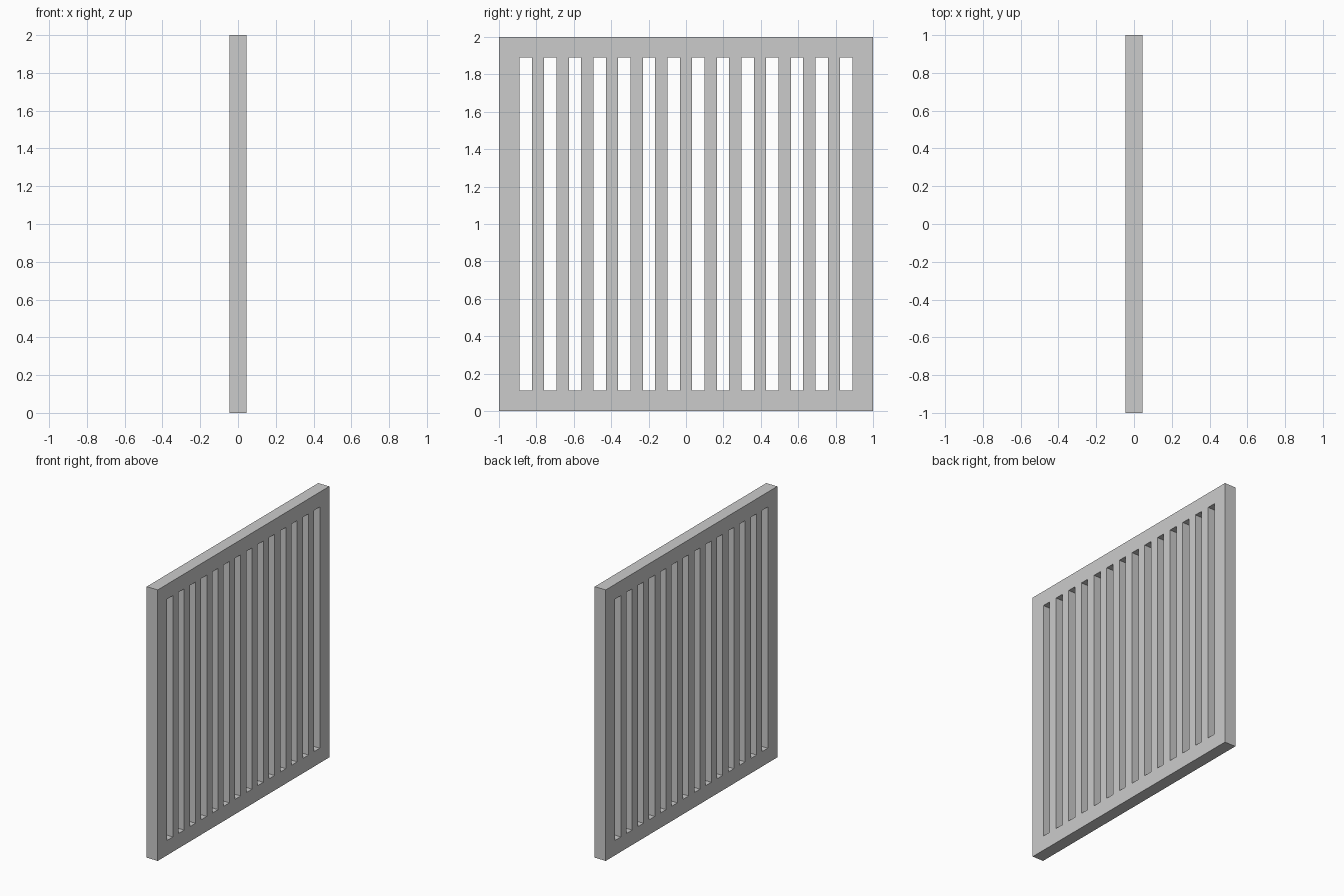
import bpy
import bmesh

if "Cube" in bpy.data.objects:
    bpy.data.objects.remove(bpy.data.objects["Cube"])

SLOTS = 14
HALF_DEPTH = 0.045
BORDER = 0.11
pitch = (2 - 2 * BORDER) / (2 * SLOTS - 1)

# Grid lines: outer border, then alternating slots and bars of equal width
ys = [-1.0] + [-1 + BORDER + i * pitch for i in range(2 * SLOTS)] + [1.0]
zs = [0.0, BORDER, 2 - BORDER, 2.0]

# Flat lattice, leaving the slot cells open
bm = bmesh.new()
verts = [[bm.verts.new((-HALF_DEPTH, y, z)) for z in zs] for y in ys]
for i in range(len(ys) - 1):
    for j in range(3):
        if j == 1 and i % 2 == 1:
            continue
        bm.faces.new((verts[i][j], verts[i + 1][j],
                      verts[i + 1][j + 1], verts[i][j + 1]))

# Thickness
front = bmesh.ops.extrude_face_region(bm, geom=bm.faces[:])["geom"]
bmesh.ops.translate(bm, vec=(2 * HALF_DEPTH, 0, 0),
                    verts=[g for g in front if isinstance(g, bmesh.types.BMVert)])
bmesh.ops.recalc_face_normals(bm, faces=bm.faces[:])

# Slotted panel object
mesh = bpy.data.meshes.new("slotted_panel")
bm.to_mesh(mesh)
bm.free()
panel = bpy.data.objects.new("slotted_panel", mesh)
bpy.context.collection.objects.link(panel)
